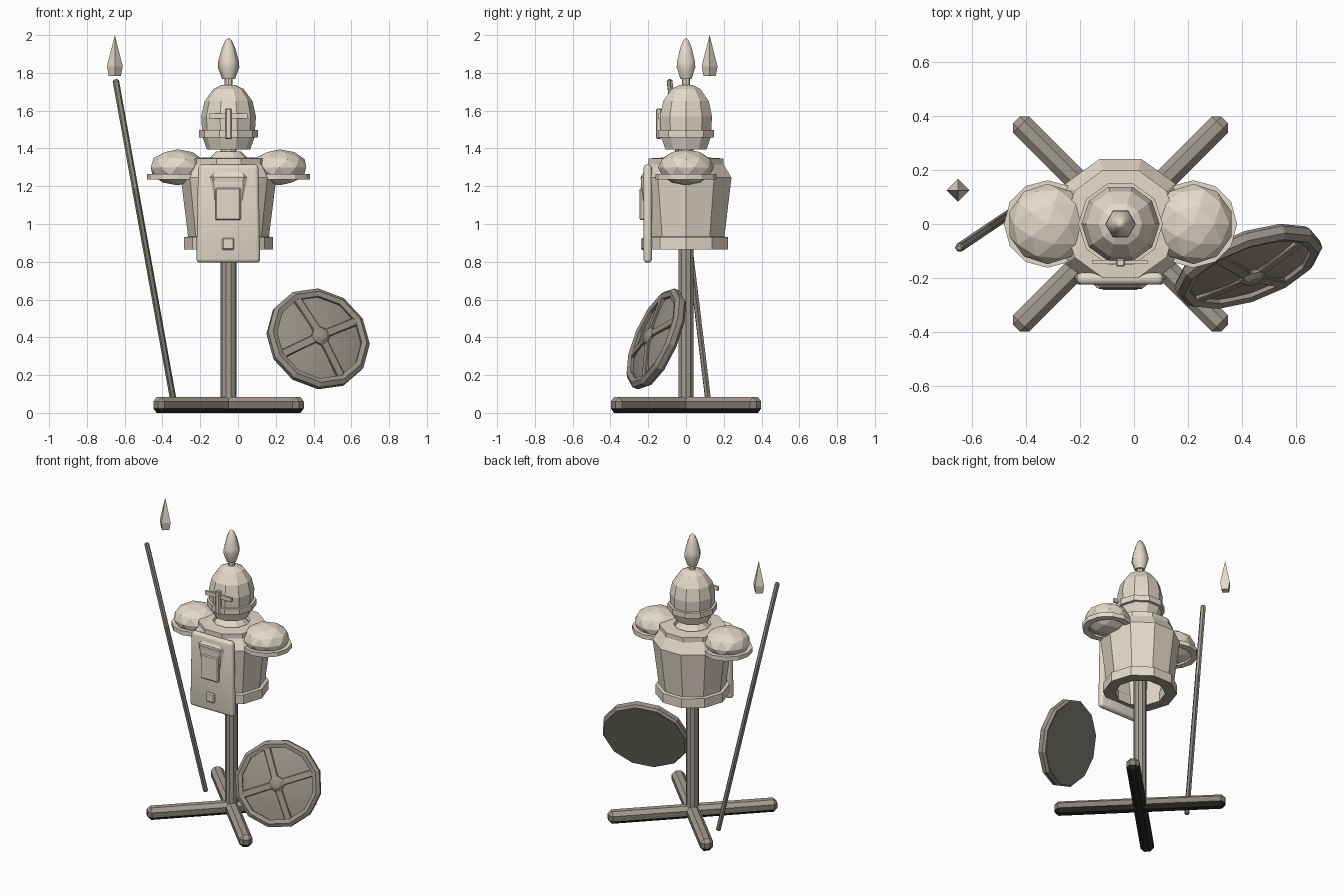
import bpy, bmesh, math
from mathutils import Matrix, Vector

if "Cube" in bpy.data.objects:
    bpy.data.objects.remove(bpy.data.objects["Cube"])

CX = -0.05  # stand axis


def mat(name, c):
    m = bpy.data.materials.new(name)
    m.diffuse_color = (*c, 1)
    m.use_nodes = True
    m.node_tree.nodes["Principled BSDF"].inputs["Base Color"].default_value = m.diffuse_color
    return m


BONE = mat("bone", (0.78, 0.70, 0.59))
TAUPE = mat("taupe", (0.37, 0.33, 0.28))
UMBER = mat("umber", (0.24, 0.22, 0.185))
SHIELD = mat("shield_taupe", (0.31, 0.28, 0.24))
DARK = mat("dark_umber", (0.235, 0.22, 0.195))
BLACK = mat("soot", (0.024, 0.023, 0.019))


def finish(name, bm, mats, smooth=None, rule=None):
    bmesh.ops.remove_doubles(bm, verts=bm.verts, dist=1e-5)
    bmesh.ops.recalc_face_normals(bm, faces=bm.faces)
    bm.normal_update()
    for f in bm.faces:
        if rule:
            f.material_index = rule(f)
    me = bpy.data.meshes.new(name)
    bm.to_mesh(me)
    bm.free()
    for m in mats:
        me.materials.append(m)
    ob = bpy.data.objects.new(name, me)
    bpy.context.collection.objects.link(ob)
    if smooth:
        bpy.ops.object.select_all(action='DESELECT')
        ob.select_set(True)
        bpy.context.view_layer.objects.active = ob
        bpy.ops.object.shade_smooth_by_angle(angle=math.radians(smooth))
    return ob


def lathe(name, prof, n, mats, M=None, smooth=None, rule=None):
    """Spin (radius, height) points round z; open ends are capped."""
    bm = bmesh.new()
    rings = [[bm.verts.new((r * math.cos(math.tau * k / n),
                            r * math.sin(math.tau * k / n), z))
              for k in range(n)] for r, z in prof]
    for a, b in zip(rings, rings[1:]):
        for k in range(n):
            j = (k + 1) % n
            bm.faces.new((a[k], a[j], b[j], b[k]))
    if prof[0] != prof[-1]:
        for i in (0, -1):
            if prof[i][0] > 0:
                bm.faces.new(rings[i])
    bmesh.ops.dissolve_degenerate(bm, dist=1e-6, edges=bm.edges)
    bmesh.ops.transform(bm, matrix=M or Matrix.Translation((CX, 0, 0)), verts=bm.verts)
    return finish(name, bm, mats, smooth, rule)


def box(name, lo, hi, mats, bevel=0.0, seg=1, M=None, smooth=None, rule=None, top=1.0):
    """Box between two corners, with optional top widening and bevel."""
    bm = bmesh.new()
    bmesh.ops.create_cube(bm, size=1)
    lo, hi = Vector(lo), Vector(hi)
    for v in bm.verts:
        if v.co.z > 0:
            v.co.x *= top
        v.co = (lo + hi) / 2 + Vector(a * b for a, b in zip(v.co, hi - lo))
    if bevel:
        bmesh.ops.bevel(bm, geom=bm.edges[:], offset=bevel, segments=seg,
                        profile=0.5, affect='EDGES')
    if M:
        bmesh.ops.transform(bm, matrix=M, verts=bm.verts)
    return finish(name, bm, mats, smooth, rule)


def downward(f):
    return int(f.normal.z < -0.5)


# crossed feet, sooty underneath
for i, a in enumerate((45, -45)):
    M = Matrix.Translation((CX, 0, 0)) @ Matrix.Rotation(math.radians(a), 4, 'Z')
    box(f"foot_beam_{i + 1}", (-0.545, -0.042, 0), (0.545, 0.042, 0.084), [TAUPE, UMBER, BLACK],
        bevel=0.024, M=M,
        rule=lambda f: 2 if f.normal.z < -0.3 else (0 if f.normal.z > 0.3 else 1))

# post, pale at the neck
lathe("post", [(0.042, 0.03), (0.042, 1.2), (0.042, 1.43)], 10, [TAUPE, BONE],
      rule=lambda f: int(f.calc_center_median().z > 1.2))

# hollow torso, waist band and collar
lathe("torso", [(0.16, 0.90), (0.21, 0.90), (0.253, 1.245), (0.21, 1.315), (0.075, 1.345),
                (0.05, 1.33), (0.18, 1.28), (0.22, 1.23), (0.16, 0.90)], 10, [BONE])
lathe("waist_band", [(0.16, 0.865), (0.235, 0.865), (0.235, 0.93), (0.205, 0.935),
                     (0.16, 0.93), (0.16, 0.865)], 10, [BONE, TAUPE], rule=downward)
lathe("collar", [(0.10, 1.315), (0.21, 1.315), (0.21, 1.347), (0.12, 1.352), (0.10, 1.315)],
      10, [BONE])
lathe("neck_guard", [(0.11, 1.34), (0.065, 1.385), (0.055, 1.385)], 10, [BONE])

# chest plate and its raised panels
box("chest_plate", (-0.221, -0.225, 0.795), (0.118, -0.18, 1.315), [BONE],
    bevel=0.02, seg=3, smooth=40, top=0.94)
box("chest_panel", (-0.12, -0.245, 1.02), (0.015, -0.21, 1.19), [BONE], bevel=0.006)
box("chest_panel_hood", (-0.12, -0.238, 1.19), (0.015, -0.21, 1.255), [BONE], top=1.32)
box("chest_stud", (-0.084, -0.238, 0.862), (-0.02, -0.21, 0.927), [BONE], bevel=0.007)

# shoulder guards
for side, s in (("left", -1), ("right", 1)):
    x = CX + s * 0.27
    bm = bmesh.new()
    bmesh.ops.create_icosphere(bm, subdivisions=2, radius=1)
    bmesh.ops.transform(bm, matrix=Matrix.Translation((x, 0, 1.30))
                        @ Matrix.Diagonal((0.149, 0.149, 0.095, 1)), verts=bm.verts)
    finish(f"shoulder_dome_{side}", bm, [BONE])
    lathe(f"shoulder_brim_{side}", [(0.12, 1.235), (0.162, 1.235), (0.162, 1.265),
                                    (0.12, 1.265), (0.12, 1.235)], 12, [BONE],
          M=Matrix.Translation((x, 0, 0)))

# helmet with band, eye bar and nose guard
lathe("helmet", [(0.115, 1.395), (0.138, 1.46), (0.145, 1.57), (0.127, 1.65),
                 (0.08, 1.715), (0.035, 1.737)], 10, [BONE])
lathe("helmet_band", [(0.13, 1.458), (0.157, 1.458), (0.157, 1.498), (0.13, 1.498),
                      (0.13, 1.458)], 10, [BONE])
box("eye_bar", (-0.153, -0.148, 1.558), (0.05, -0.134, 1.586), [BONE])
box("nose_guard", (-0.066, -0.158, 1.45), (-0.034, -0.13, 1.612), [BONE], bevel=0.005)

# plume
lathe("plume_stem", [(0.021, 1.72), (0.021, 1.78)], 8, [BONE])
lathe("plume", [(0.034, 1.767), (0.057, 1.83), (0.055, 1.86), (0.036, 1.93),
                (0.018, 1.97), (0, 1.987)], 6, [BONE], smooth=65)

# floating spear tip
lathe("spear_tip", [(0.032, 1.783), (0.042, 1.835), (0, 2.0)], 4, [BONE],
      M=Matrix.Translation((-0.652, 0.125, 0)))

# leaning spear shaft, darker low down
a, b = Vector((-0.335, 0.122, 0.027)), Vector((-0.648, -0.088, 1.765))
L = (b - a).length
M = Matrix.Translation(a) @ (b - a).to_track_quat('Z', 'Y').to_matrix().to_4x4()
lathe("spear_shaft", [(0.01, 0), (0.017, 0.008), (0.017, L * 0.67), (0.017, L - 0.008),
                      (0.01, L)], 6, [UMBER, TAUPE], M=M,
      rule=lambda f: int(f.calc_center_median().z > 1.2))

# leaning round shield: local z is its outward direction
z = Vector((0.32, -0.87, 0.375)).normalized()
x = Vector((0, 0, 1)).cross(z).normalized()
y = z.cross(x)
M = Matrix((x, y, z)).transposed().to_4x4()
M.translation = (0.425, -0.162, 0.393)
M = M @ Matrix.Rotation(math.radians(-7), 4, 'Z')
lathe("shield_rim", [(0.24, -0.034), (0.272, -0.034), (0.284, -0.018), (0.284, 0.012),
                     (0.262, 0.028), (0.236, 0.02), (0.24, -0.034)], 12, [SHIELD], M=M)
lathe("shield_back", [(0.265, -0.036), (0.265, -0.02)], 12, [DARK], M=M)
lathe("shield_dome", [(0.245, 0.0), (0.17, 0.019), (0.09, 0.031), (0, 0.036)], 24, [SHIELD],
      M=M, smooth=60)
for k in range(4):
    T = M @ Matrix.Rotation(math.radians(30 + 90 * k), 4, 'Z') \
        @ Matrix.Translation((0.035, 0, 0.038)) @ Matrix.Rotation(math.radians(7), 4, 'Y')
    box(f"shield_strap_{k + 1}", (0, -0.022, -0.012), (0.205, 0.022, 0.008), [SHIELD],
        bevel=0.004, M=T)
lathe("shield_boss", [(0.052, 0.02), (0.05, 0.046), (0.03, 0.061), (0, 0.065)], 8, [SHIELD], M=M)
